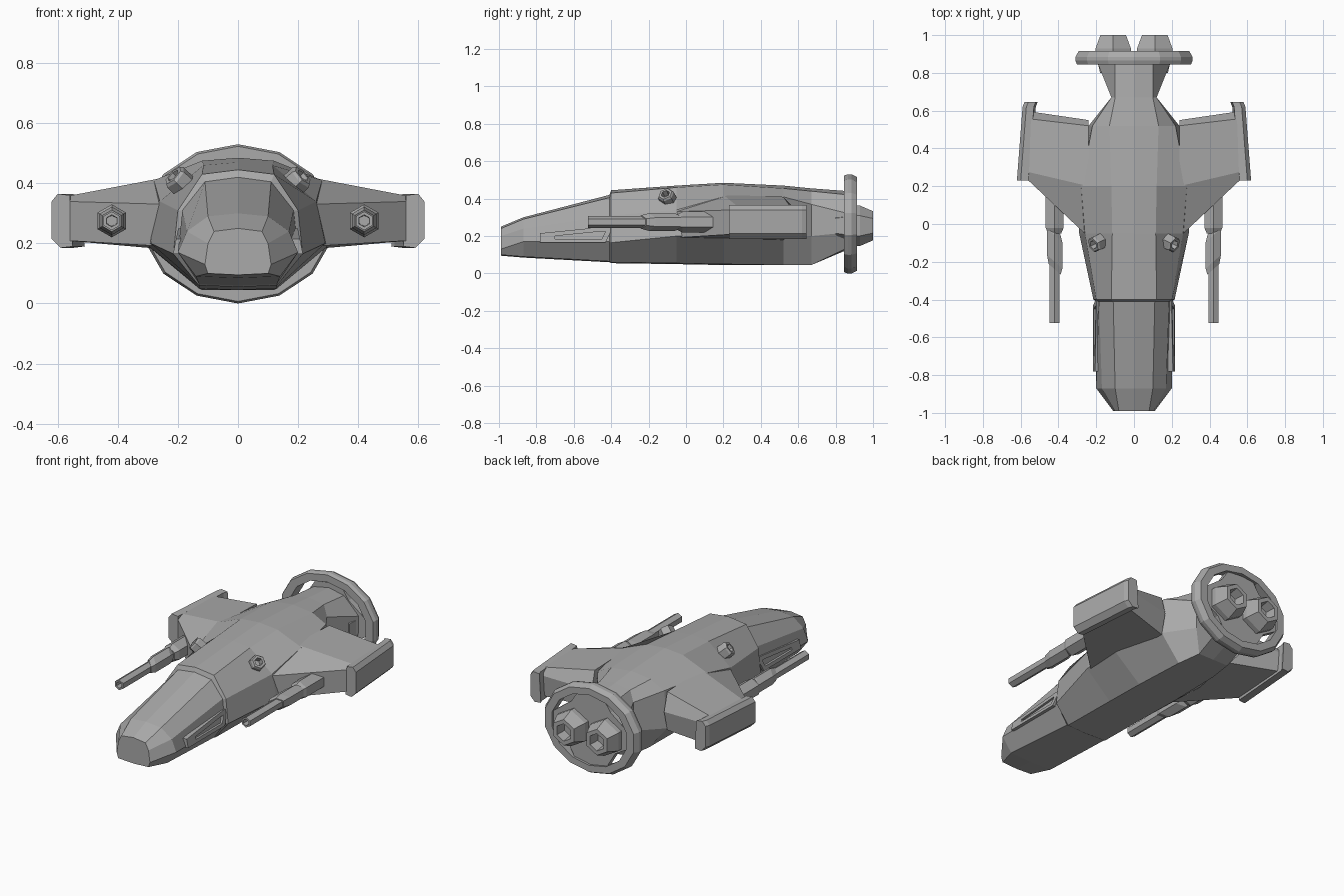
import bpy
import bmesh
import math
from mathutils import Vector

cube = bpy.data.objects.get("Cube")
if cube:
    bpy.data.objects.remove(cube)

grey = bpy.data.materials.new("hull grey")
grey.use_nodes = True
grey.diffuse_color = (0.4, 0.4, 0.4, 1)
grey.node_tree.nodes["Principled BSDF"].inputs["Base Color"].default_value = (0.4, 0.4, 0.4, 1)


def loft(name, rings, mirror=True, closed=False):
    """Skin a list of equal-length point rings, with end caps or closed into a loop."""
    bm = bmesh.new()
    rows = [[bm.verts.new(p) for p in ring] for ring in rings]
    count = len(rows[0])
    pairs = list(zip(rows, rows[1:]))
    if closed:
        pairs.append((rows[-1], rows[0]))
    else:
        bm.faces.new(rows[0])
        bm.faces.new(rows[-1])
    for a, b in pairs:
        for i in range(count):
            j = (i + 1) % count
            bm.faces.new((a[i], a[j], b[j], b[i]))
    bmesh.ops.recalc_face_normals(bm, faces=bm.faces)
    mesh = bpy.data.meshes.new(name)
    bm.to_mesh(mesh)
    bm.free()
    mesh.materials.append(grey)
    obj = bpy.data.objects.new(name, mesh)
    bpy.context.collection.objects.link(obj)
    if mirror:
        obj.modifiers.new("both sides", "MIRROR").use_axis[0] = True
    return obj


def lathe(name, origin, axis, profile, sides=6, widen=1, slant=0, **options):
    """Turn (distance, radius) pairs about an axis; slant shears the ends."""
    origin, axis = Vector(origin), Vector(axis).normalized()
    across = axis.cross(Vector((0, 0, 1))).normalized()
    up = across.cross(axis)
    rings = []
    for distance, radius in profile:
        ring = []
        for i in range(sides):
            angle = math.tau * i / sides
            p = origin + axis * distance + radius * (
                up * math.cos(angle) + across * math.sin(angle) * widen)
            p.y += slant * (p.x - origin.x)
            ring.append(p)
        rings.append(ring)
    return loft(name, rings, **options)


def symmetric(half, y):
    """Complete a half section running from top centre to bottom centre."""
    full = half + [(-x, z) for x, z in half[-2:0:-1]]
    return [(x, y, z) for x, z in full]


# Hull: half sections from nose to tail, with a step behind the canopy
sections = {
    -0.99: [(0, .25), (.08, .24), (.1, .2), (.11, .13), (.1, .1), (0, .095)],
    -0.87: [(0, .3), (.1, .29), (.17, .24), (.2, .17), (.14, .09), (0, .085)],
    -0.41: [(0, .42), (.11, .405), (.185, .31), (.2, .17), (.13, .065), (0, .06)],
    -0.4: [(0, .445), (.12, .43), (.2, .31), (.215, .165), (.13, .06), (0, .055)],
    -0.05: [(0, .47), (.115, .46), (.26, .34), (.29, .2), (.13, .055), (0, .05)],
    0.2: [(0, .485), (.12, .475), (.28, .41), (.31, .2), (.13, .05), (0, .045)],
    0.52: [(0, .47), (.13, .455), (.22, .41), (.24, .19), (.12, .045), (0, .045)],
    0.67: [(0, .455), (.1, .44), (.12, .37), (.12, .2), (.1, .045), (0, .045)],
    0.87: [(0, .44), (.1, .42), (.2, .32), (.2, .22), (.1, .14), (0, .13)],
}
loft("hull", [symmetric(half, y) for y, half in sections.items()], mirror=False)

# Wings: thick swept slabs from root to tip
root = [(-.07, .33), (.2, .42), (.52, .41), (.55, .3), (.52, .18), (-.07, .19)]
tip = [(.25, .34), (.28, .355), (.56, .355), (.6, .33), (.6, .21), (.25, .21)]
loft("wings", [[(x, y, z) for y, z in outline] for x, outline in ((.24, root), (.58, tip))])

# Wing tip plates, toed in toward the tail
plate = [(.55, .19), (.59, .185), (.62, .215), (.62, .34), (.6, .365), (.56, .36)]
loft("wing_tip_plates", [[(x - toe, y, z) for x, z in plate]
                         for y, toe in ((.23, 0), (.62, .03), (.645, .04))])

# Wing guns: barrel, slanted sleeve and mount
gun = (.42, 0, .275)
back = (0, 1, 0)
lathe("gun_barrels", gun, back,
      [(-.45, .018), (-.525, .02), (-.525, .031), (0, .031)])
lathe("gun_sleeves", gun, back,
      [(-.24, .036), (-.2, .047), (-.06, .047), (-.03, .036)], slant=.9)
lathe("gun_mounts", gun, back, [(-.05, .04), (-.02, .055), (.15, .055), (.2, .045)])

# Small hollow turrets on the shoulders
lathe("shoulder_turrets", (.15, -.08, .365), (.65, -.3, .6),
      [(0, .045), (.085, .045), (.095, .038), (.095, .024), (.06, .02)])


# Cheek panels: raised frames round a recess
def cheek(outline, offset):
    return [(.2 - .2 * (z - .17) + offset, y, z) for y, z in outline]


outer = [(-.78, .165), (-.43, .165), (-.39, .25), (-.43, .25), (-.78, .215)]
inner = [(-.7, .185), (-.45, .185), (-.43, .225), (-.45, .225), (-.7, .2)]
loft("cheek_panels", [cheek(outer, -.03), cheek(outer, .015),
                      cheek(inner, .015), cheek(inner, .002)])

# Tail ring, its web and the engine nozzles
lathe("tail_ring", (0, 0, .265), back,
      [(.845, .258), (.865, .265), (.885, .265), (.915, .25), (.915, .21), (.845, .215)],
      sides=14, widen=1.2, mirror=False, closed=True)
web = [(0, .47), (.09, .46), (.13, .4), (.25, .31), (.26, .22),
       (.16, .16), (.1, .06), (0, .04)]
loft("ring_web", [symmetric(web, y) for y in (.86, .9)], mirror=False)
lathe("engine_nozzles", (.11, 0, .255), back,
      [(.8, .08), (.9, .108), (.93, .108), (1, .078), (1, .052), (.94, .042)])
